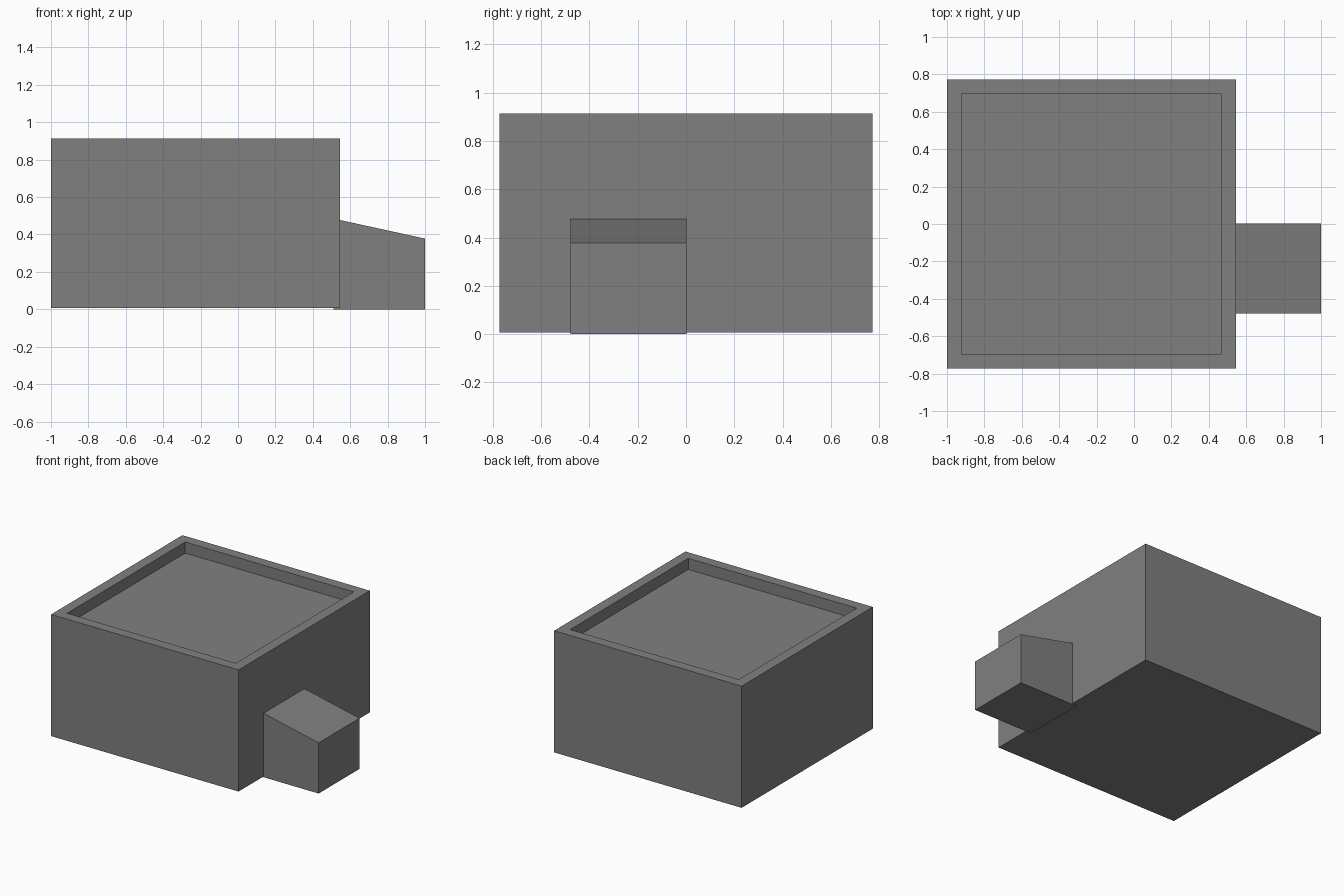
import bpy, bmesh

if "Cube" in bpy.data.objects:
    bpy.data.objects.remove(bpy.data.objects["Cube"])

grey = bpy.data.materials.new("concrete grey")
grey.diffuse_color = (0.216, 0.216, 0.216, 1)
grey.use_nodes = True
grey.node_tree.nodes["Principled BSDF"].inputs["Base Color"].default_value = grey.diffuse_color


def make_object(name, bm):
    bmesh.ops.recalc_face_normals(bm, faces=bm.faces)
    mesh = bpy.data.meshes.new(name)
    bm.to_mesh(mesh)
    bm.free()
    mesh.materials.append(grey)
    obj = bpy.data.objects.new(name, mesh)
    bpy.context.collection.objects.link(obj)
    return obj


def box(lo, hi):
    bm = bmesh.new()
    bmesh.ops.create_cube(bm, size=1)
    for v in bm.verts:
        v.co = [hi[i] if v.co[i] > 0 else lo[i] for i in range(3)]
    return bm


# Main block with a parapet around a sunken flat roof
bm = box((-1, -0.773, 0.006), (0.546, 0.773, 0.913))
bm.normal_update()
top = [f for f in bm.faces if f.normal.z > 0.9]
bmesh.ops.inset_region(bm, faces=top, thickness=0.11)
floor = bmesh.ops.extrude_face_region(bm, geom=top)["geom"]
bmesh.ops.translate(bm, vec=(0, 0, -0.083),
                    verts=[g for g in floor if isinstance(g, bmesh.types.BMVert)])
bmesh.ops.delete(bm, geom=[f for f in top if f.is_valid], context='FACES_ONLY')
make_object("main_building", bm)

# Entrance block with a sloping roof, slightly embedded in the wall
bm = box((0.51, -0.478, 0), (1, 0.003, 0.485))
for v in bm.verts:
    if v.co.x > 0.9 and v.co.z > 0.1:
        v.co.z = 0.378
make_object("entrance_porch", bm)
